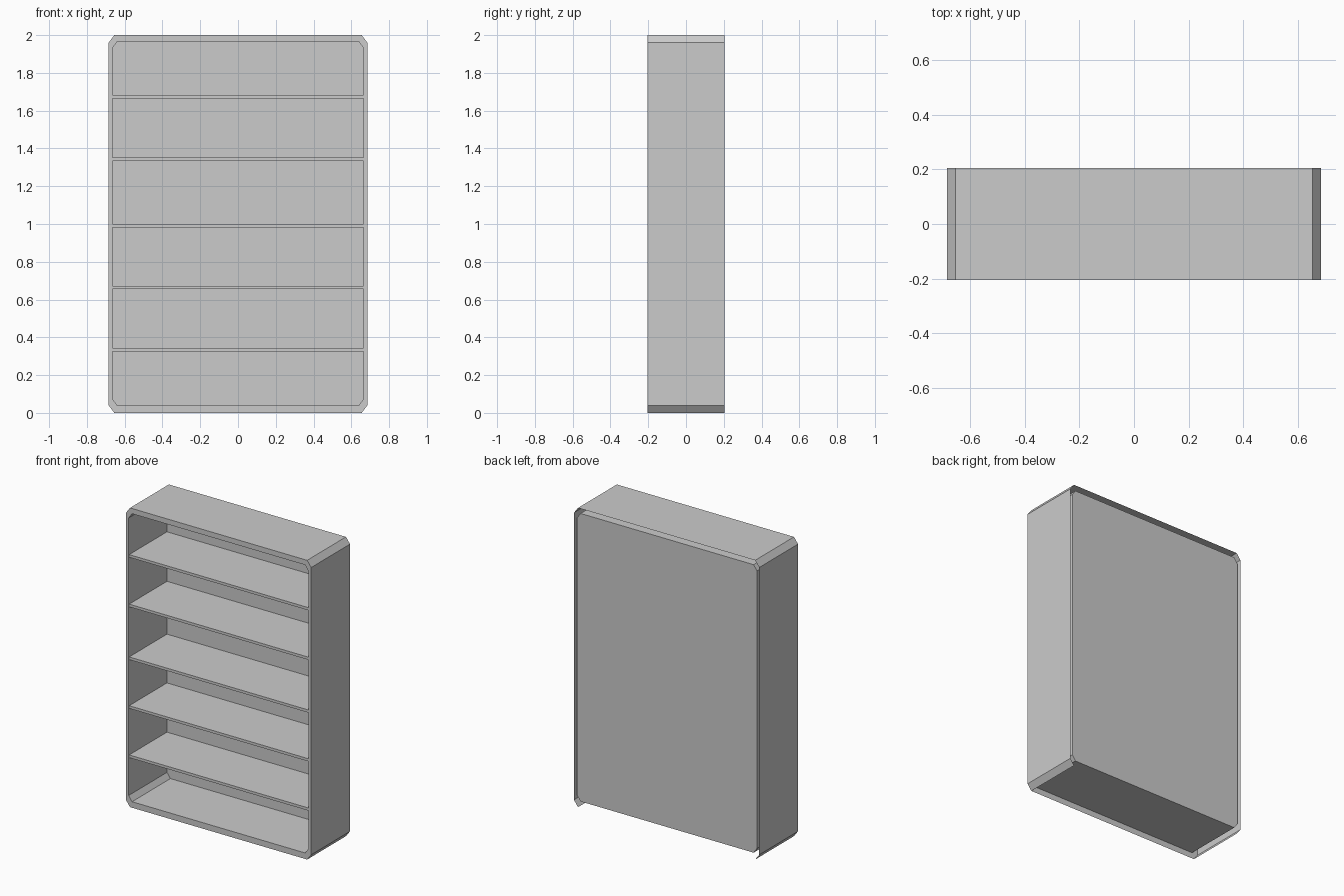
import bpy, bmesh

if "Cube" in bpy.data.objects:
    bpy.data.objects.remove(bpy.data.objects["Cube"], do_unlink=True)

FRONT, BACK, PANEL = -0.205, 0.205, 0.2

grey = bpy.data.materials.new("plain grey")
grey.use_nodes = True
colour = (0.6, 0.6, 0.6, 1)
grey.diffuse_color = colour
grey.node_tree.nodes["Principled BSDF"].inputs["Base Color"].default_value = colour


def add_object(name, bm):
    mesh = bpy.data.meshes.new(name)
    bm.to_mesh(mesh)
    bm.free()
    mesh.materials.append(grey)
    obj = bpy.data.objects.new(name, mesh)
    bpy.context.collection.objects.link(obj)
    return obj


def octagon(half, low, high, cut_x, cut_z):
    """Chamfered rectangle, counter-clockwise from the bottom edge."""
    return [(-half + cut_x, low), (half - cut_x, low),
            (half, low + cut_z), (half, high - cut_z),
            (half - cut_x, high), (-half + cut_x, high),
            (-half, high - cut_z), (-half, low + cut_z)]


def ring(bm, outline, y):
    return [bm.verts.new((x, y, z)) for x, z in outline]


def bridge(bm, a, b, skip=()):
    for i in range(len(a)):
        if i not in skip:
            j = (i + 1) % len(a)
            bm.faces.new((a[i], a[j], b[j], b[i]))


outer = octagon(0.685, 0, 2, 0.03, 0.04)
inner = octagon(0.665, 0.04, 1.965, 0.025, 0.035)

# Hollow case: outer skin open underneath and behind, front rim, inner lining, back panel
bm = bmesh.new()
outer_front, outer_back = ring(bm, outer, FRONT), ring(bm, outer, BACK)
inner_front, inner_back = ring(bm, inner, FRONT), ring(bm, inner, PANEL)
bridge(bm, outer_back, outer_front, skip=(0,))
bridge(bm, outer_front, inner_front)
bridge(bm, inner_front, inner_back)
bm.faces.new(inner_back)
bmesh.ops.recalc_face_normals(bm, faces=bm.faces)
add_object("bookcase_case", bm)

# Five shelves
for i, z in enumerate((0.335, 0.664, 0.99, 1.343, 1.674)):
    bm = bmesh.new()
    bmesh.ops.create_cube(bm, size=1)
    bmesh.ops.scale(bm, vec=(1.33, 0.399, 0.018), verts=bm.verts)
    shelf = add_object(f"shelf_{i + 1}", bm)
    shelf.location = (0, 0, z)
